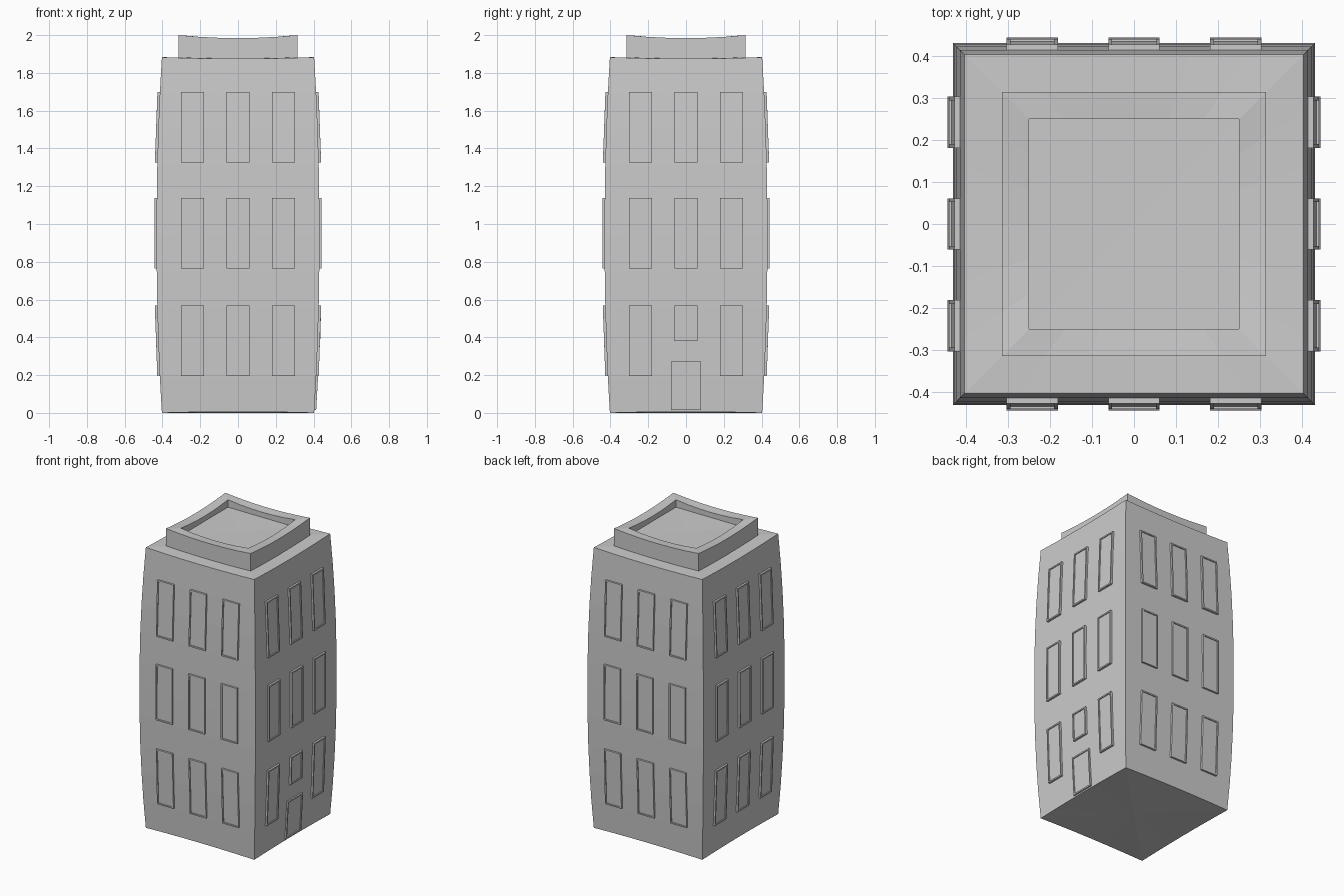
import bpy, bmesh, math
from mathutils import Matrix, Vector

if "Cube" in bpy.data.objects:
    bpy.data.objects.remove(bpy.data.objects["Cube"])

grey = bpy.data.materials.new("plain grey")
grey.diffuse_color = (0.6, 0.6, 0.6, 1)
grey.use_nodes = True
grey.node_tree.nodes["Principled BSDF"].inputs["Base Color"].default_value = grey.diffuse_color


def half_width(z):
    """Half width of the bulging tower at height z."""
    return 0.431 - 0.028 * abs((z - 0.94) / 0.94) ** 2.2


def finish(name, bm):
    bmesh.ops.recalc_face_normals(bm, faces=bm.faces)
    mesh = bpy.data.meshes.new(name)
    bm.to_mesh(mesh)
    bm.free()
    mesh.materials.append(grey)
    ob = bpy.data.objects.new(name, mesh)
    bpy.context.collection.objects.link(ob)
    return ob


def square_loft(name, sections, n=6):
    """Skin square rings with n segments a side; sections hold (half, z, dip at edge middles)."""
    bm = bmesh.new()
    rings = []
    for half, z, dip in sections:
        ring = []
        for side in range(4):
            rot = Matrix.Rotation(side * math.pi / 2, 3, 'Z')
            for i in range(n):
                t = -1 + 2 * i / n
                ring.append(bm.verts.new(rot @ Vector((t * half, -half, z - dip * (1 - t * t)))))
        rings.append(ring)
    for a, b in zip(rings, rings[1:]):
        for i in range(len(a)):
            j = (i + 1) % len(a)
            bm.faces.new((a[i], a[j], b[j], b[i]))
    # Close both ends with fans
    for ring, z in ((rings[0], sections[0][1]), (rings[-1], sections[-1][1])):
        mid = bm.verts.new((0, 0, z - 0.003))
        mid.co.z = max(mid.co.z, 0)
        for i in range(len(ring)):
            bm.faces.new((ring[i], ring[(i + 1) % len(ring)], mid))
    return finish(name, bm)


def panel(name, side, x, z0, z1, width, out=0.013, frame=0.009, recess=0.006):
    """Framed slab following the wall, with a shallow recessed pane."""
    bm = bmesh.new()
    hw = width / 2

    def rect(inset, depth):
        pts = ((x - hw + inset, z0 + inset), (x + hw - inset, z0 + inset),
               (x + hw - inset, z1 - inset), (x - hw + inset, z1 - inset))
        return [bm.verts.new((px, -half_width(pz) - depth, pz)) for px, pz in pts]

    loops = [rect(0, -0.012), rect(0, out), rect(frame, out), rect(frame, out - recess)]
    for a, b in zip(loops, loops[1:]):
        for i in range(4):
            j = (i + 1) % 4
            bm.faces.new((a[i], a[j], b[j], b[i]))
    bm.faces.new(loops[0])
    bm.faces.new(loops[-1])
    bmesh.ops.rotate(bm, verts=bm.verts, cent=(0, 0, 0),
                     matrix=Matrix.Rotation(side * math.pi / 2, 3, 'Z'))
    finish(name, bm)


# Tower body with bulging walls and a slightly wavy roof edge
heights = [1.88 * i / 10 for i in range(11)]
body = [(half_width(z), z, 0) for z in heights]
body[0] = (body[0][0], 0, -0.006)
body[-1] = (body[-1][0], 1.883, 0.008)
square_loft("tower_body", body)

# Raised roof parapet with a sunken middle
square_loft("roof_parapet", [(0.314, 1.85, 0), (0.314, 2.0, 0.016),
                             (0.25, 1.995, 0.016), (0.25, 1.945, 0)])

# Windows: three rows of three on every side; the doorway side has a short one
names = ["front", "right", "back", "left"]
for side in range(4):
    for row, z0 in enumerate((0.195, 0.765, 1.325)):
        for col, x in enumerate((-0.242, 0, 0.242)):
            short = side == 1 and row == 0 and col == 1
            panel(f"{names[side]}_window_{row}_{col}", side, x,
                  0.38 if short else z0, z0 + 0.373, 0.122)

# Door on the right side
panel("door", 1, 0, 0.015, 0.272, 0.16, out=0.01)
